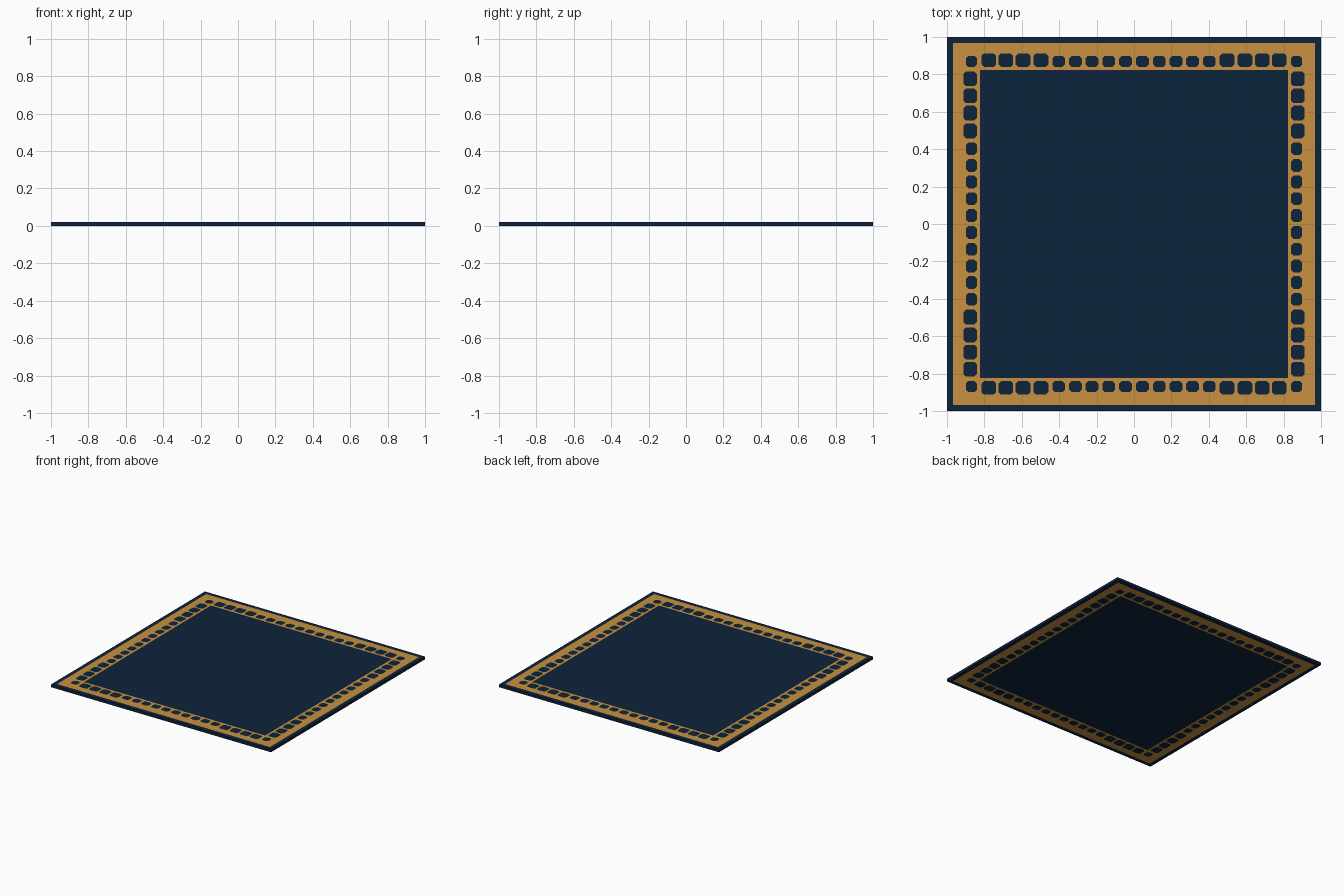
import bpy, bmesh

if "Cube" in bpy.data.objects:
    bpy.data.objects.remove(bpy.data.objects["Cube"])

THICK = 0.022
INNER, BAND, RIM = 0.822, 0.925, 0.967      # field edge, tile band edge, gold edge
half = [0, .09, .18, .27, .355, .45, .545, .64, .73, INNER, BAND, RIM, 1]
lines = [-v for v in half[:0:-1]] + half


def material(name, rgb):
    m = bpy.data.materials.new(name)
    m.diffuse_color = (*rgb, 1)
    m.use_nodes = True
    m.node_tree.nodes["Principled BSDF"].inputs["Base Color"].default_value = m.diffuse_color
    return m


navy = material("navy wool", (0.004, 0.0168, 0.045))
gold = material("gold wool", (0.578, 0.283, 0.052))

bm = bmesh.new()


def face(pts, z, mat):
    f = bm.faces.new([bm.verts.new((x, y, z)) for x, y in pts])
    f.material_index = mat


def tile_span(a, b, other):
    """Extent of a tile along one axis inside the cell a..b."""
    c = (a + b) / 2
    if abs(c) > INNER:                       # across the band
        o = abs(other)
        outer = .899 if o > INNER or o < .45 else .912
        return (.839, outer) if c > 0 else (-outer, -.839)
    h = .0395 if abs(c) > .45 else .034      # along the band
    return c - h, c + h


def tile_cell(x0, x1, y0, y1, z):
    """Gold cell with a rounded navy tile cut into it."""
    cx, cy = (x0 + x1) / 2, (y0 + y1) / 2
    a, b = tile_span(x0, x1, cy)
    c, d = tile_span(y0, y1, cx)
    r = .014
    octo = [(a, c + r), (a + r, c), (b - r, c), (b, c + r),
            (b, d - r), (b - r, d), (a + r, d), (a, d - r)]
    corner = [(x0, y0), (x1, y0), (x1, y1), (x0, y1)]
    face(octo, z, 0)
    for i in range(4):
        p, q = octo[2 * i], octo[2 * i + 1]
        face([corner[i], q, p], z, 1)
        face([corner[i], corner[(i + 1) % 4], octo[(2 * i + 2) % 8], q], z, 1)


# Woven pattern on the top and the underside
for z in (0, THICK):
    for x0, x1 in zip(lines, lines[1:]):
        for y0, y1 in zip(lines, lines[1:]):
            m = max(abs(x0 + x1), abs(y0 + y1)) / 2
            if INNER < m < BAND:
                tile_cell(x0, x1, y0, y1, z)
            else:
                face([(x0, y0), (x1, y0), (x1, y1), (x0, y1)], z, int(BAND < m < RIM))

# Navy edge binding
bmesh.ops.remove_doubles(bm, verts=bm.verts, dist=1e-5)
rim = [e for e in bm.edges if e.is_boundary]
bmesh.ops.bridge_loops(bm, edges=rim)
bm.normal_update()
for f in bm.faces:
    if abs(f.normal.z) < .5:
        f.material_index = 0
bmesh.ops.recalc_face_normals(bm, faces=bm.faces)

mesh = bpy.data.meshes.new("rug")
bm.to_mesh(mesh)
bm.free()
mesh.materials.append(navy)
mesh.materials.append(gold)
rug = bpy.data.objects.new("rug", mesh)
bpy.context.collection.objects.link(rug)
